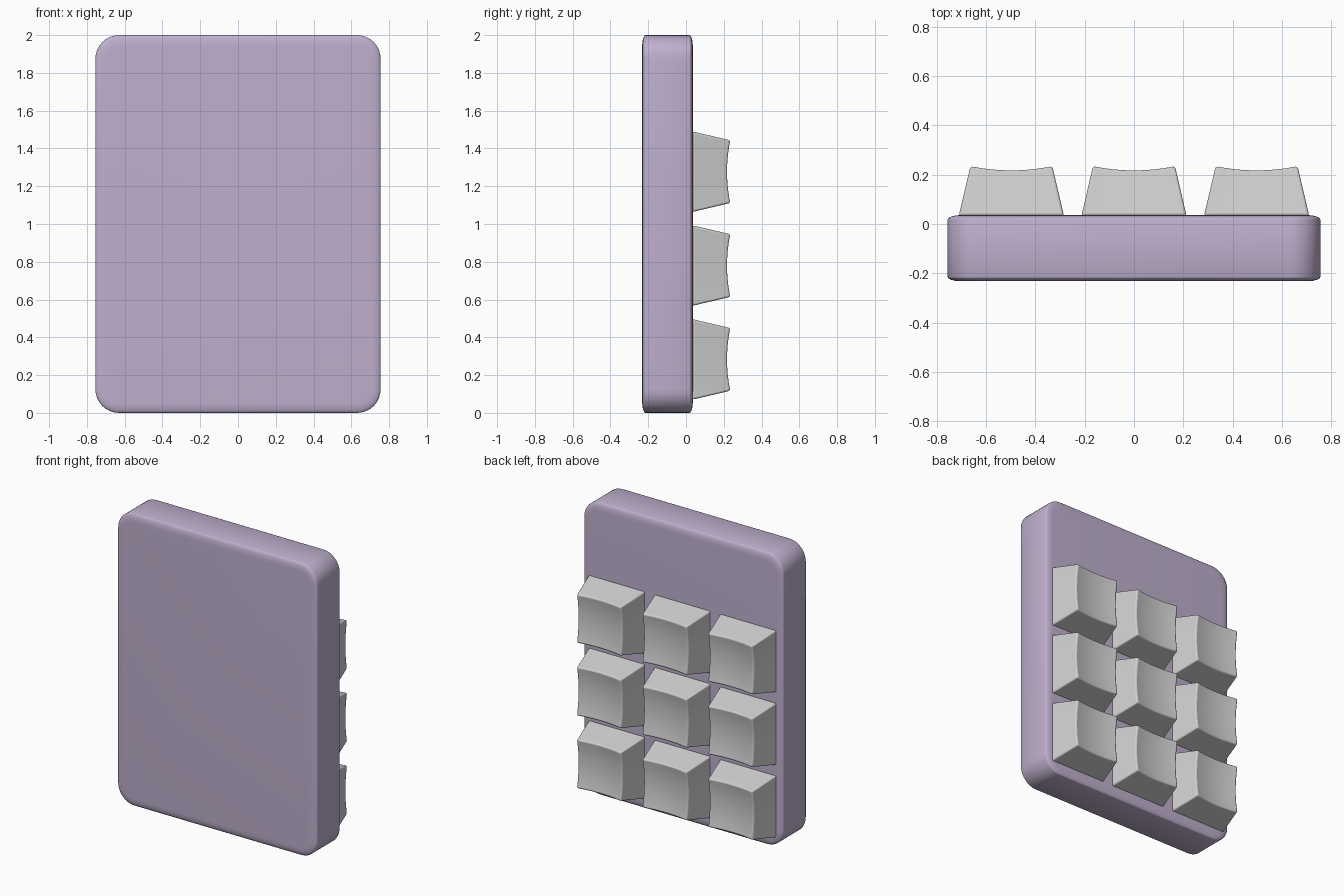
import bpy, bmesh
from math import sin, cos, pi

cube = bpy.data.objects.get("Cube")
if cube:
    bpy.data.objects.remove(cube, do_unlink=True)


def material(name, colour):
    mat = bpy.data.materials.new(name)
    mat.use_nodes = True
    mat.diffuse_color = colour
    mat.node_tree.nodes["Principled BSDF"].inputs["Base Color"].default_value = colour
    return mat


lilac = material("lilac plastic", (0.52, 0.43, 0.61, 1))
grey = material("light grey plastic", (0.62, 0.62, 0.62, 1))

BACK, FRONT = 0.036, -0.232
HALF_W, HALF_H, CORNER = 0.755, 1.0, 0.125
EDGE_IN, EDGE_DEEP, STEPS = 0.055, 0.018, 6


def finish(bm, name, mat):
    bmesh.ops.recalc_face_normals(bm, faces=bm.faces)
    mesh = bpy.data.meshes.new(name)
    bm.to_mesh(mesh)
    bm.free()
    mesh.materials.append(mat)
    obj = bpy.data.objects.new(name, mesh)
    bpy.context.collection.objects.link(obj)
    return obj


def smooth(obj, angle):
    bpy.ops.object.select_all(action='DESELECT')
    obj.select_set(True)
    bpy.context.view_layer.objects.active = obj
    bpy.ops.object.shade_smooth_by_angle(angle=angle)


def outline(bm, inset, y):
    """Rounded rectangle standing upright at depth y."""
    r = CORNER - inset
    ring = []
    for quarter, (sx, sz) in enumerate([(1, 1), (-1, 1), (-1, -1), (1, -1)]):
        for i in range(9):
            a = (quarter + i / 8) * pi / 2
            ring.append(bm.verts.new((sx * (HALF_W - CORNER) + r * cos(a), y,
                                      HALF_H + sz * (HALF_H - CORNER) + r * sin(a))))
    return ring


# Case: stacked outlines with soft elliptical rims front and back
bm = bmesh.new()
angles = [i / STEPS * pi / 2 for i in range(STEPS + 1)]
rim = [(EDGE_IN * (1 - cos(a)), EDGE_DEEP * (1 - sin(a))) for a in angles]
sections = [(inset, FRONT + d) for inset, d in reversed(rim)]
sections += [(inset, BACK - d) for inset, d in rim]
rings = [outline(bm, *s) for s in sections]
for a, b in zip(rings, rings[1:]):
    for i in range(len(a)):
        j = (i + 1) % len(a)
        bm.faces.new((a[i], a[j], b[j], b[i]))
bm.faces.new(rings[0])
bm.faces.new(rings[-1])
smooth(finish(bm, "case", lilac), 0.6)

# Keycap: dished top flaring out to a wider base
TOP, BASE, RISE, DISH = 0.166, 0.213, 0.236, 0.017


def keycap(name, x, z):
    bm = bmesh.new()
    bmesh.ops.create_grid(bm, x_segments=12, y_segments=12, size=1)
    rim_edges = [e for e in bm.edges if e.is_boundary]
    for v in bm.verts:
        u, w = v.co.x, v.co.y
        v.co = (u * TOP, RISE - DISH * (2 - u * u - w * w), w * TOP)
    skirt = bmesh.ops.extrude_edge_only(bm, edges=rim_edges)["geom"]
    for v in [g for g in skirt if isinstance(g, bmesh.types.BMVert)]:
        v.co = (v.co.x * BASE / TOP, BACK - 0.002, v.co.z * BASE / TOP)
    bmesh.ops.holes_fill(bm, edges=[e for e in bm.edges if e.is_boundary], sides=0)
    key = finish(bm, name, grey)
    key.location = (x, 0, z)
    bevel = key.modifiers.new("soft edges", 'BEVEL')
    bevel.width, bevel.segments = 0.01, 3
    bevel.limit_method, bevel.angle_limit = 'ANGLE', 0.7
    smooth(key, 0.6)


PITCH = 0.497
for row in range(3):
    for col in range(3):
        keycap(f"keycap_row{row + 1}_col{col + 1}", (col - 1) * PITCH, 0.283 + row * PITCH)
